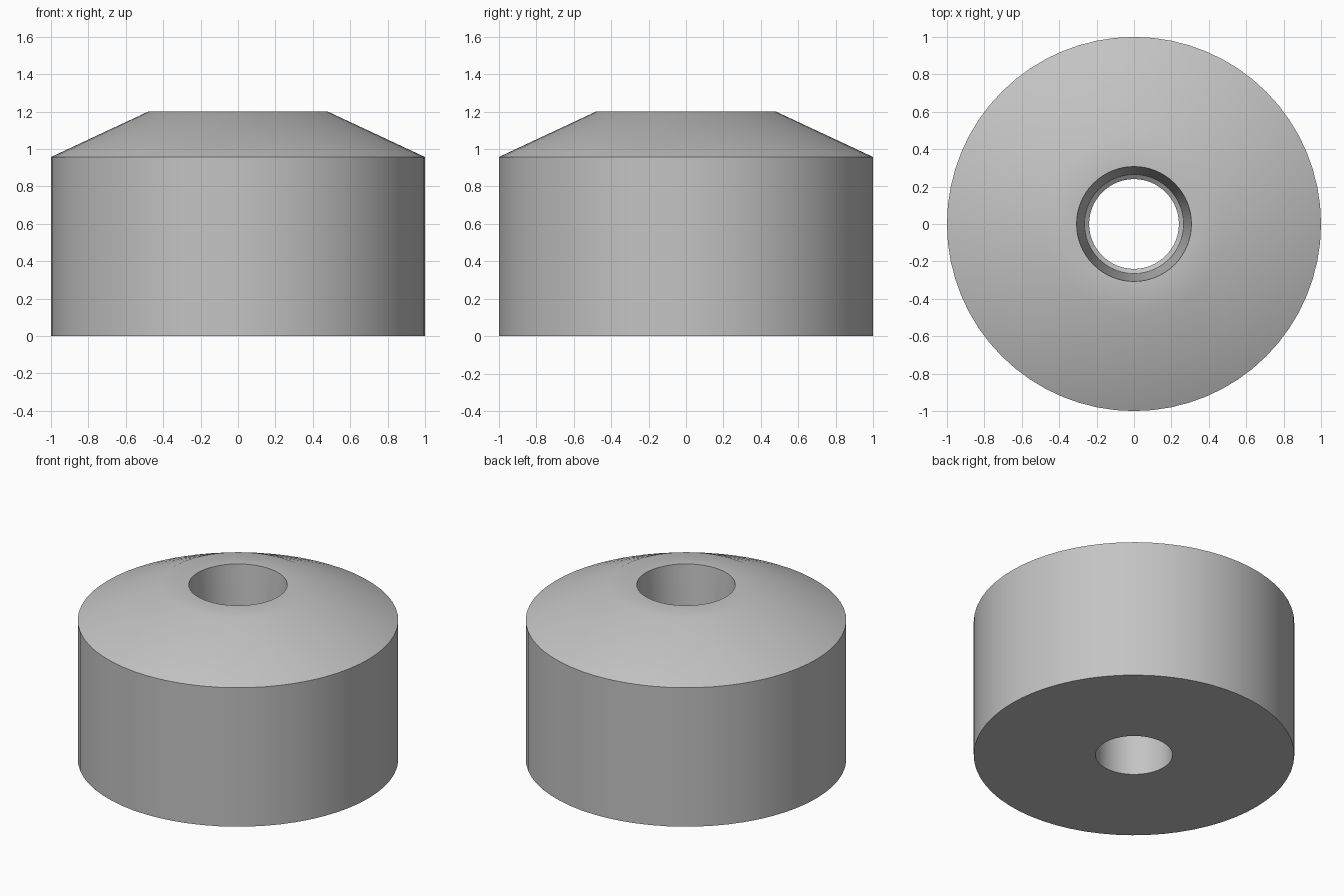
import bpy, bmesh
from math import cos, sin, tau, radians

cube = bpy.data.objects.get("Cube")
if cube:
    bpy.data.objects.remove(cube, do_unlink=True)

SEGMENTS = 64

# One plain grey material
grey = bpy.data.materials.new("light grey")
grey.use_nodes = True
grey.diffuse_color = (0.55, 0.55, 0.55, 1)
grey.node_tree.nodes["Principled BSDF"].inputs["Base Color"].default_value = grey.diffuse_color


def lathe(name, profile, material):
    """Revolve a closed (radius, height) profile around z."""
    bm = bmesh.new()
    rings = [[bm.verts.new((r * cos(tau * i / SEGMENTS), r * sin(tau * i / SEGMENTS), z))
              for i in range(SEGMENTS)] for r, z in profile]
    for lower, upper in zip(rings, rings[1:] + rings[:1]):
        for i in range(SEGMENTS):
            j = (i + 1) % SEGMENTS
            bm.faces.new((lower[i], lower[j], upper[j], upper[i]))
    bmesh.ops.recalc_face_normals(bm, faces=bm.faces)
    mesh = bpy.data.meshes.new(name)
    bm.to_mesh(mesh)
    bm.free()
    mesh.materials.append(material)
    obj = bpy.data.objects.new(name, mesh)
    bpy.context.collection.objects.link(obj)
    bpy.ops.object.select_all(action='DESELECT')
    obj.select_set(True)
    bpy.context.view_layer.objects.active = obj
    bpy.ops.object.shade_smooth_by_angle(angle=radians(30))
    return obj


# Round body: straight wall, sloped shoulder, flat top, tapered bore with a step
lathe("bored_body", [
    (0.24, 0), (1, 0),            # underside
    (1, 0.957), (0.48, 1.2),      # wall and shoulder
    (0.307, 1.2),                 # flat top
    (0.265, 0.6), (0.24, 0.58),   # tapered socket and step
], grey)
